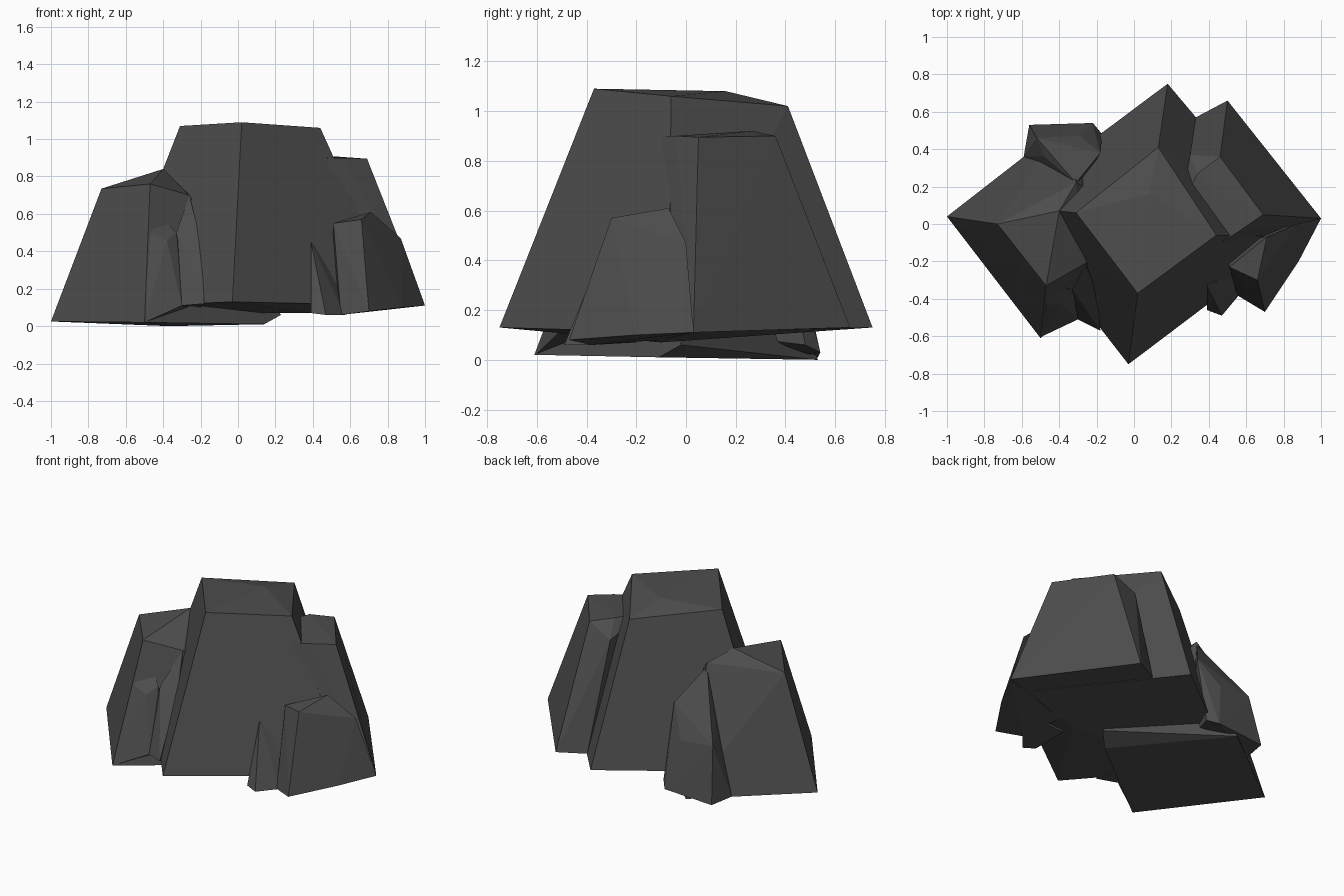
import bpy, bmesh

stone = bpy.data.materials.new("dark grey stone")
stone.diffuse_color = (0.075, 0.075, 0.075, 1)


def chunk(name, top, base):
    """Faceted rock chunk: the convex hull of its top and base corners."""
    bm = bmesh.new()
    for p in top + base:
        bm.verts.new(p)
    res = bmesh.ops.convex_hull(bm, input=bm.verts[:])
    loose = {g for g in res["geom_interior"] + res["geom_unused"]
             if isinstance(g, bmesh.types.BMVert)}
    bmesh.ops.delete(bm, geom=list(loose), context='VERTS')
    bmesh.ops.recalc_face_normals(bm, faces=bm.faces[:])
    me = bpy.data.meshes.new(name)
    bm.to_mesh(me)
    bm.free()
    me.materials.append(stone)
    ob = bpy.data.objects.new(name, me)
    bpy.context.collection.objects.link(ob)


# Tall central block, its underside bulging slightly
chunk("main_block",
      [(.02, -.37, 1.09), (.44, -.06, 1.06), (.13, .41, 1.02),
       (-.31, .06, 1.07), (.08, .16, 1.08)],
      [(-.03, -.75, .13), (.87, -.07, .11), (.18, .75, .13), (-.69, .1, .1),
       (.15, -.1, .07), (.4, -.1, .07)])

# Shoulder at the back right, sharing the front slope of the main block
chunk("back_right_shoulder",
      [(.69, .05, .895), (.46, .36, .9), (.34, .27, .92), (.56, -.04, .9),
       (.4, -.14, .895), (.25, .1, .91), (.3, .37, .82)],
      [(1, .03, .11), (.5, .66, .13), (.33, .57, .13), (.4, -.3, .12)])

# Left block, whose foot runs underneath the main block
chunk("left_block",
      [(-.73, 0, .735), (-.47, -.33, .76), (-.26, -.21, .7),
       (-.4, .07, .84), (-.31, .22, .775)],
      [(-1, .04, .025), (-.5, -.61, .02), (.14, -.11, .01),
       (.23, -.02, .06), (-.37, .53, 0)])

# Small chunk behind the left block
chunk("back_left_chunk",
      [(-.18, .38, .54), (-.41, .33, .55), (-.48, .36, .41),
       (-.52, .46, .365), (-.29, .47, .345), (-.31, .22, .75)],
      [(-.22, .54, .03), (-.56, .53, .01), (-.59, .36, .01), (-.17, .48, .06),
       (-.3, .15, .1)])

# Front left splinter and the filler beside it
chunk("front_left_splinter",
      [(-.47, -.43, .5), (-.33, -.37, .5), (-.38, -.43, .46),
       (-.42, -.3, .6)],
      [(-.4, -.54, .1), (-.3, -.51, .11), (-.5, -.605, .02), (-.25, -.35, .1)])
chunk("front_left_filler",
      [(-.26, -.21, .7), (-.33, -.35, .5), (-.2, -.36, .46)],
      [(-.3, -.51, .11), (-.18, -.57, .12), (-.2, -.3, .1)])

# Front right chunk and thin wedge
chunk("front_right_chunk",
      [(.51, -.23, .55), (.66, -.3, .57), (.71, -.07, .61), (.87, 0, .47)],
      [(.55, -.38, .06), (.7, -.47, .08), (.88, -.2, .1), (1, .03, .11),
       (.5, -.1, .08)])
chunk("front_right_wedge",
      [(.39, -.33, .45)],
      [(.39, -.46, .07), (.47, -.49, .06), (.57, -.37, .06),
       (.39, -.2, .07), (.65, -.2, .08)])
